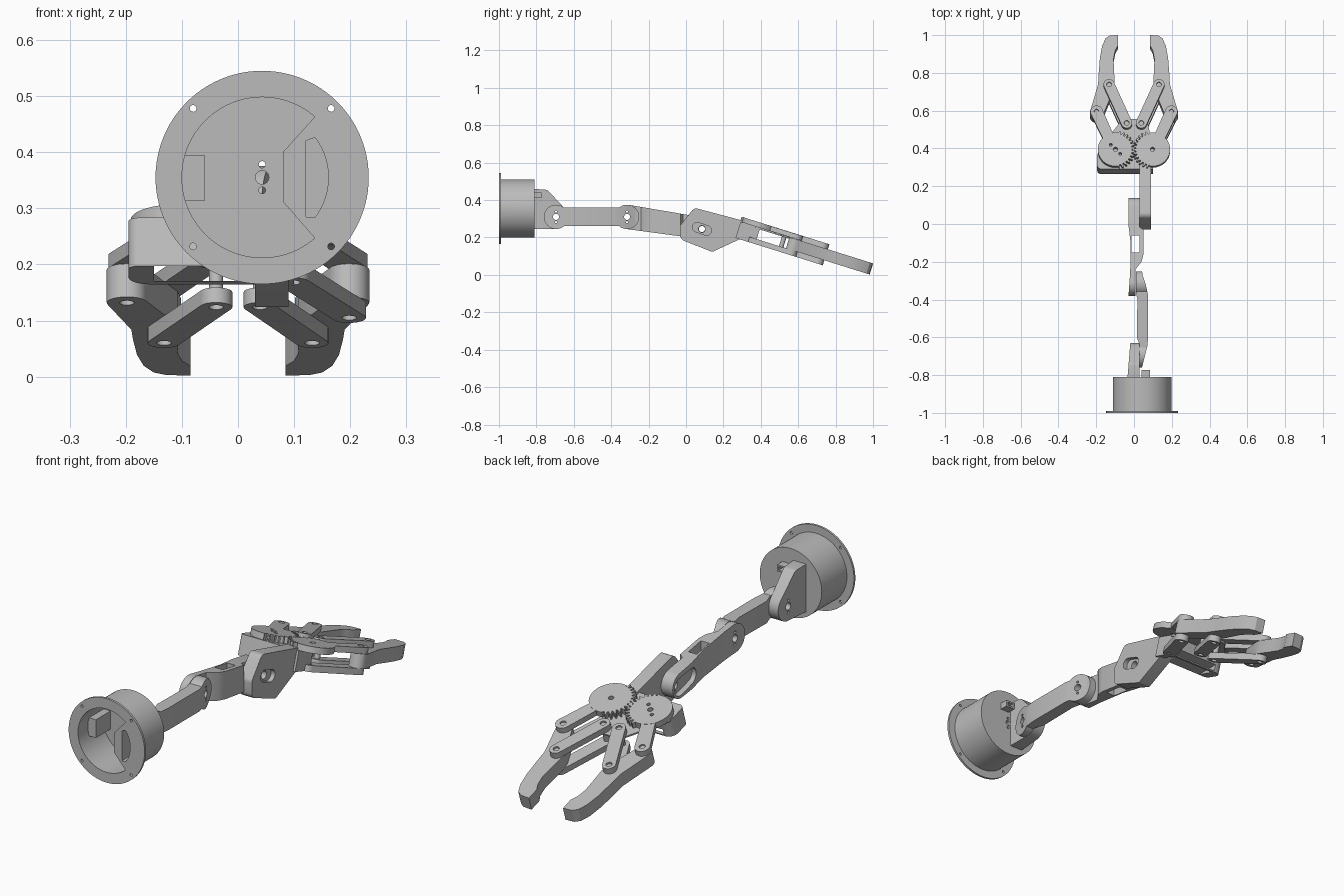
import bpy, bmesh
from math import cos, sin, radians, pi
from mathutils import Matrix, Vector
from mathutils.geometry import convex_hull_2d

if "Cube" in bpy.data.objects:
    bpy.data.objects.remove(bpy.data.objects["Cube"])

grey = bpy.data.materials.new("light grey plastic")
grey.use_nodes = True
grey.diffuse_color = (0.5, 0.5, 0.5, 1)
grey.node_tree.nodes["Principled BSDF"].inputs["Base Color"].default_value = (0.5, 0.5, 0.5, 1)

# Drawing planes: profile x, profile y and extrusion direction
TOP = Matrix.Identity(4)
SIDE = Matrix(((0, 0, 1, 0), (1, 0, 0, 0), (0, 1, 0, 0), (0, 0, 0, 1)))
FRONT = Matrix(((1, 0, 0, 0), (0, 0, -1, 0), (0, 1, 0, 0), (0, 0, 0, 1)))
GRIP = Matrix.Translation((0, 0.3, 0.31)) @ Matrix.Rotation(radians(-17.4), 4, 'X')
parts = []


def arc(cx, cy, r, a0=0, a1=360, n=32):
    span = n if abs(a1 - a0) == 360 else n - 1
    angles = [radians(a0 + (a1 - a0) * i / span) for i in range(n)]
    return [(cx + r * cos(a), cy + r * sin(a)) for a in angles]


def hull(*circles):
    pts = [Vector(p) for c in circles for p in arc(*c)]
    return [tuple(pts[i]) for i in convex_hull_2d(pts)]


def baked(obj):
    bpy.context.view_layer.update()
    return bpy.data.meshes.new_from_object(obj.evaluated_get(bpy.context.evaluated_depsgraph_get()))


def plate(name, frame, lo, hi, outline, holes=()):
    """Extrude a flat profile with holes between two levels of a drawing plane."""
    curve = bpy.data.curves.new(name, 'CURVE')
    curve.dimensions, curve.fill_mode = '2D', 'BOTH'
    curve.extrude = (hi - lo) / 2
    for loop in (outline, *holes):
        spline = curve.splines.new('POLY')
        spline.points.add(len(loop) - 1)
        for point, (x, y) in zip(spline.points, loop):
            point.co = (x, y, 0, 1)
        spline.use_cyclic_u = True
    temp = bpy.data.objects.new(name, curve)
    bpy.context.collection.objects.link(temp)
    mesh = baked(temp)
    bpy.data.objects.remove(temp)
    bm = bmesh.new()
    bm.from_mesh(mesh)
    bmesh.ops.remove_doubles(bm, verts=bm.verts, dist=0.00005)
    bm.transform(frame @ Matrix.Translation((0, 0, (lo + hi) / 2)))
    bmesh.ops.recalc_face_normals(bm, faces=bm.faces)
    bm.to_mesh(mesh)
    bm.free()
    mesh.materials.clear()
    mesh.materials.append(grey)
    obj = bpy.data.objects.new(name, mesh)
    bpy.context.collection.objects.link(obj)
    parts.append(obj)
    return obj


def combine(obj, other, operation='DIFFERENCE'):
    mod = obj.modifiers.new("combine", 'BOOLEAN')
    mod.operation, mod.object, mod.solver = operation, other, 'EXACT'
    mesh = baked(obj)
    obj.modifiers.clear()
    obj.data = mesh
    parts.remove(other)
    bpy.data.objects.remove(other)


def cut(obj, frame, lo, hi, outline):
    combine(obj, plate("cutter", frame, lo, hi, outline))


def link(name, side, top, holes):
    """Arm link: side profile trimmed by its plan profile."""
    obj = plate(name, SIDE, -0.2, 0.2, side, holes)
    combine(obj, plate("trim", TOP, 0, 0.6, top), 'INTERSECT')
    return obj


# Round base: flange, cup wall, back plate
BX, BZ = 0.043, 0.355
inner = arc(BX, BZ, 0.143, n=96)
screws = [arc(BX + sx * 0.123, BZ + sz * 0.123, 0.006, n=16) for sx in (-1, 1) for sz in (-1, 1)]
plate("base_flange", FRONT, 0.99, 1.0, arc(BX, BZ, 0.19, n=96), [inner, *screws])
cup = plate("base_cup_wall", FRONT, 0.825, 0.99, arc(BX, BZ, 0.155, n=96), [inner])
cut(cup, SIDE, 0.1, 0.25, arc(-0.955, BZ, 0.017))
plate("base_back", FRONT, 0.81, 0.825, arc(BX, BZ, 0.155, n=96),
      [arc(BX, BZ, 0.012), arc(BX, BZ + 0.023, 0.006), arc(BX, BZ - 0.023, 0.006)])

# Inside the base: wedge chamber with window, and a block on the opposite wall
plate("base_chamber", FRONT, 0.82, 1.0,
      [(0.08, 0.312), (0.08, 0.4)] + arc(BX, BZ, 0.145, 49, -49),
      [[(0.12, 0.285), (0.12, 0.42)] + arc(BX, BZ, 0.118, 37, -37)])
plate("base_inner_block", FRONT, 0.82, 0.93,
      [(-0.1, 0.313), (-0.06, 0.313), (-0.06, 0.395), (-0.1, 0.395)])
plate("cable_socket", FRONT, 0.772, 0.815,
      [(0.04, 0.41), (0.085, 0.41), (0.085, 0.44), (0.04, 0.44)],
      [[(0.048, 0.417), (0.077, 0.417), (0.077, 0.433), (0.048, 0.433)]])

# Joint axes seen from the side
J1, J2, J3 = (-0.695, 0.31), (-0.315, 0.31), (0.085, 0.245)


def joint_holes(j):
    return [arc(*j, 0.016), arc(j[0], j[1] + 0.028, 0.006, n=12), arc(j[0], j[1] - 0.028, 0.006, n=12)]


# Shoulder bracket with an open motor pocket
shoulder = link("shoulder_bracket",
                hull((*J1, 0.065), (-0.815, 0.25, 0.005), (-0.815, 0.455, 0.005), (-0.75, 0.435, 0.02)),
                [(-0.035, -0.82), (0.03, -0.82), (0.028, -0.61), (-0.018, -0.61)], joint_holes(J1))
cut(shoulder, SIDE, -0.1, 0.005, hull((*J1, 0.042), (-0.765, 0.395, 0.03)))

# Upper arm, narrow in the middle
upper = link("upper_arm",
             arc(*J1, 0.065, 50, 310) + arc(*J2, 0.065, -130, 130),
             [(0.04, -0.77), (0.07, -0.65), (0.075, -0.6), (0.075, -0.38), (0.062, -0.32), (0.045, -0.27),
              (0.042, -0.24), (0.01, -0.24), (0.01, -0.36), (0.018, -0.4), (0.015, -0.6), (0.03, -0.64),
              (0.03, -0.77)], joint_holes(J1) + joint_holes(J2))
for j, depth in ((J1, 0.048), (J2, 0.04)):
    cut(upper, SIDE, depth, 0.2, arc(*j, 0.05))

# Forearm with motor pocket and vertical slot
forearm = link("forearm", hull((*J2, 0.065), (0.08, 0.25, 0.058)),
               [(-0.03, -0.39), (0.008, -0.39), (0.008, -0.24), (0.04, -0.2), (0.05, -0.16), (0.05, -0.03),
                (0.028, -0.015), (0.028, 0.15), (-0.03, 0.15), (-0.03, 0.0), (-0.018, -0.1), (-0.02, -0.25)],
               joint_holes(J2) + joint_holes(J3))
cut(forearm, SIDE, -0.1, -0.008, hull((*J2, 0.045), (-0.22, 0.295, 0.035)))
cut(forearm, SIDE, -0.1, -0.005, hull((0.0, 0.262, 0.035), (*J3, 0.04)))
cut(forearm, TOP, 0.1, 0.5, [(-0.012, -0.15), (0.03, -0.15), (0.03, -0.06), (-0.012, -0.06)])

# Wrist plate
wrist = plate("wrist_plate", SIDE, 0.03, 0.09,
              hull((0.0, 0.21, 0.03), (0.0, 0.255, 0.03), (0.055, 0.325, 0.03), (0.14, 0.14, 0.016),
                   (0.31, 0.21, 0.008), (0.31, 0.28, 0.008)), [arc(*J3, 0.018)])
cut(wrist, SIDE, 0.07, 0.2, hull((0.06, 0.255, 0.026), (0.11, 0.237, 0.026)))

# Gripper: levels along the tilted axis
UPPER, MIDDLE, LOWER = (-0.028, 0), (-0.09, -0.028), (-0.118, -0.09)
GEAR, OUTER, INNER, KNUCKLE = (0.098, 0.1), (0.198, 0.31), (0.039, 0.247), (0.132, 0.46)
body = plate("gripper_body", GRIP, -0.118, -0.028,
             [(0.1, 0), (0.1, 0.11)] + arc(-0.155, 0.07, 0.04, 90, 180, 10) + arc(-0.175, 0.02, 0.02, 180, 270, 8))
cut(body, FRONT, -0.8, -0.2, [(-0.15, 0.17), (0.07, 0.17), (0.07, 0.197), (-0.15, 0.197)])
plate("gripper_top_plate", GRIP, -0.036, -0.028,
      hull((-0.17, 0.1, 0.02), (0.085, 0.1, 0.02), (-0.045, 0.25, 0.028), (0.045, 0.25, 0.028)))


def bar(name, side, a, b, r, levels):
    a, b = [(side * x, y) for x, y in (a, b)]
    plate(name, GRIP, *levels, hull((*a, r), (*b, r)), [arc(*a, 0.013), arc(*b, 0.013)])


def gear_outline(side):
    pts = []
    phase = 0 if side < 0 else 2
    for i in range(120):
        angle = (i * 3 + 180) % 360 - 180
        tooth = 0.105 if (i + phase) % 4 in (1, 2) else 0.087
        r = tooth if abs(angle) < 80 else 0.093
        pts.append((side * (GEAR[0] - r * cos(radians(angle))), GEAR[1] + r * sin(radians(angle))))
    return pts


# Finger outline as half widths and reach, starting round the outer pivot
FINGER = [(0.19, 0.47), (0.187, 0.53), (0.18, 0.62), (0.168, 0.685), (0.15, 0.725), (0.128, 0.74),
          (0.085, 0.743), (0.085, 0.685), (0.1, 0.655), (0.108, 0.61), (0.106, 0.55), (0.102, 0.48),
          (0.108, 0.44)]

for side, label in ((-1, "right"), (1, "left")):
    gx = side * GEAR[0]
    plate(label + "_gear", GRIP, *UPPER, gear_outline(side),
          [arc(gx, GEAR[1], 0.012)] + [arc(gx + d, GEAR[1] - d, 0.008, n=16) for d in (-0.025, 0.025)][:1 - side])
    start = (GEAR[0] + 0.04, GEAR[1] + 0.075)
    a, b = (side * start[0], start[1]), (side * OUTER[0], OUTER[1])
    plate(label + "_drive_arm", GRIP, -0.027, -0.001, hull((*a, 0.03), (*b, 0.033)), [arc(*b, 0.013)])
    bar(label + "_upper_guide_link", side, INNER, KNUCKLE, 0.029, UPPER)
    bar(label + "_lower_guide_link", side, INNER, KNUCKLE, 0.029, LOWER)
    outline = [(side * x, y) for x, y in arc(*OUTER, 0.036, 200, 380, 16) + FINGER]
    # The pivot end is drawn from the inside to the outside
    plate(label + "_finger", GRIP, *MIDDLE, outline,
          [arc(side * p[0], p[1], 0.013) for p in (OUTER, KNUCKLE)])
    for spot, p in (("outer", OUTER), ("knuckle", KNUCKLE), ("inner", INNER)):
        low = -0.08 if spot == "outer" and side < 0 else -0.108
        plate(label + "_" + spot + "_pin", GRIP, low, -0.008, arc(side * p[0], p[1], 0.0125, n=20))
bar("left_lower_drive_arm", 1, GEAR, OUTER, 0.03, LOWER)

# Smooth round walls, crisp edges
bpy.ops.object.select_all(action='DESELECT')
for obj in parts:
    obj.select_set(True)
bpy.context.view_layer.objects.active = parts[0]
bpy.ops.object.shade_smooth_by_angle(angle=radians(30))
